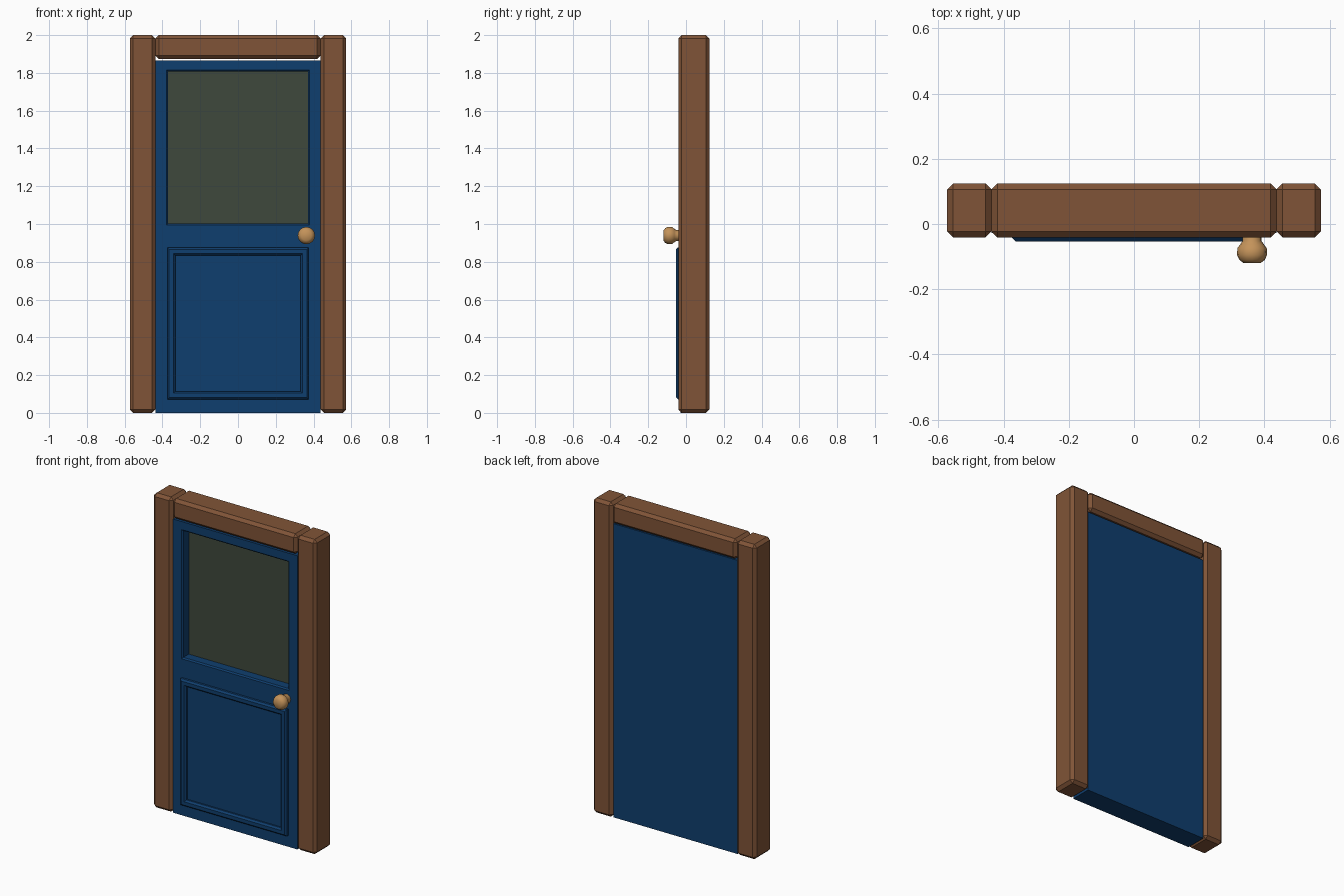
import bpy, bmesh, math

if "Cube" in bpy.data.objects:
    bpy.data.objects.remove(bpy.data.objects["Cube"])


def lin(v):
    v /= 255
    return v / 12.92 if v <= 0.04045 else ((v + 0.055) / 1.055) ** 2.4


def material(name, r, g, b):
    m = bpy.data.materials.new(name)
    m.diffuse_color = (lin(r), lin(g), lin(b), 1)
    m.use_nodes = True
    m.node_tree.nodes["Principled BSDF"].inputs["Base Color"].default_value = m.diffuse_color
    return m


wood = material("brown_wood", 128, 84, 55)
blue = material("blue_paint", 15, 62, 110)
glass = material("dark_glass", 62, 72, 60)
brass = material("brass", 196, 147, 90)


def make(name, bm, *mats):
    bmesh.ops.recalc_face_normals(bm, faces=bm.faces)
    me = bpy.data.meshes.new(name)
    bm.to_mesh(me)
    bm.free()
    ob = bpy.data.objects.new(name, me)
    bpy.context.collection.objects.link(ob)
    for m in mats:
        me.materials.append(m)
    return ob


def beam(name, x0, x1, z0, z1, y0=-0.041, y1=0.124):
    """Chamfered timber."""
    bm = bmesh.new()
    bmesh.ops.create_cube(bm, size=1)
    for v in bm.verts:
        v.co.x = x1 if v.co.x > 0 else x0
        v.co.y = y1 if v.co.y > 0 else y0
        v.co.z = z1 if v.co.z > 0 else z0
    bmesh.ops.bevel(bm, geom=bm.edges[:], offset=0.018, segments=1, affect='EDGES')
    return make(name, bm, wood)


def loft(loops):
    """Bridge rectangles (half width, bottom, top, y) and cap both ends."""
    bm = bmesh.new()
    rings = [[bm.verts.new(c) for c in ((-w, y, a), (w, y, a), (w, y, b), (-w, y, b))]
             for w, a, b, y in loops]
    for r, s in zip(rings, rings[1:]):
        for i in range(4):
            j = (i + 1) % 4
            bm.faces.new((r[i], r[j], s[j], s[i]))
    bm.faces.new(rings[0])
    return bm, bm.faces.new(rings[-1])


# Frame
beam("left_post", -0.573, -0.437, 0, 2)
beam("right_post", 0.437, 0.573, 0, 2)
beam("lintel", -0.437, 0.437, 1.873, 2)

# Door slab with recessed window
F = -0.028
bm, pane = loft([(0.437, 0, 1.866, 0.105), (0.437, 0, 1.866, F),
                 (0.378, 0.994, 1.815, F), (0.370, 1.002, 1.807, F + 0.008),
                 (0.370, 1.002, 1.807, F + 0.062)])
pane.material_index = 1
make("door", bm, blue, glass)

# Lower panel: raised moulding around a sunken field
bm, _ = loft([(0.374, 0.072, 0.876, F + 0.01), (0.374, 0.072, 0.876, F - 0.014),
              (0.364, 0.082, 0.866, F - 0.025), (0.342, 0.104, 0.844, F - 0.025),
              (0.332, 0.114, 0.834, F - 0.014), (0.332, 0.114, 0.834, F - 0.003)])
make("lower_panel", bm, blue)

# Knob: turned profile of (radius, y)
profile = [(0.029, -0.02), (0.029, -0.052), (0.036, -0.062), (0.045, -0.074),
           (0.046, -0.095), (0.039, -0.110), (0.026, -0.120)]
N = 16
bm = bmesh.new()
rings = [[bm.verts.new((0.362 + r * math.cos(2 * math.pi * i / N), y,
                        0.939 + r * math.sin(2 * math.pi * i / N))) for i in range(N)]
         for r, y in profile]
for r, s in zip(rings, rings[1:]):
    for i in range(N):
        j = (i + 1) % N
        bm.faces.new((r[i], r[j], s[j], s[i]))
bm.faces.new(rings[0])
bm.faces.new(rings[-1])
knob = make("door_knob", bm, brass)
bpy.context.view_layer.objects.active = knob
knob.select_set(True)
bpy.ops.object.shade_smooth_by_angle(angle=math.radians(50))
